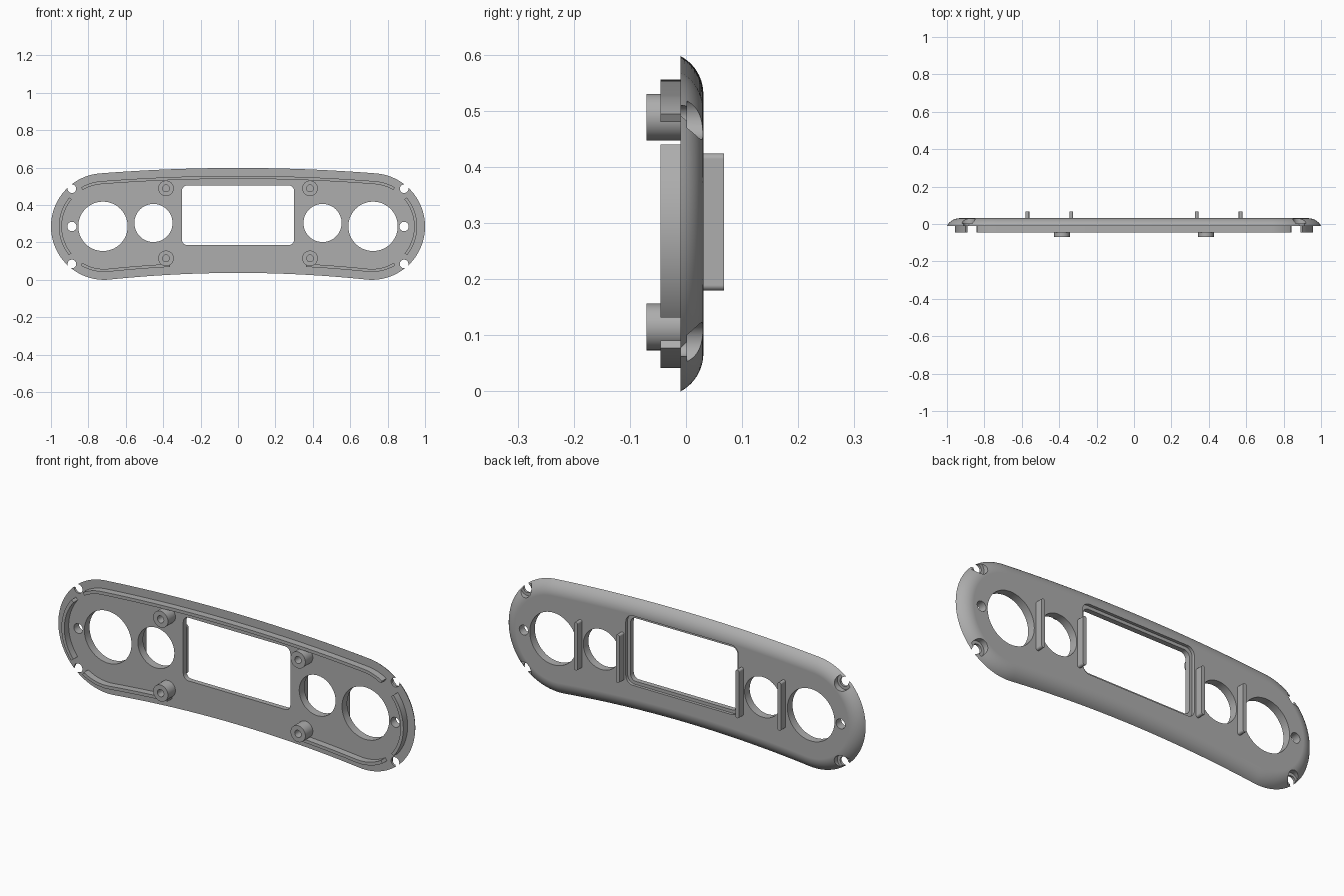
import bpy, bmesh, math

if "Cube" in bpy.data.objects:
    bpy.data.objects.remove(bpy.data.objects["Cube"])

grey = bpy.data.materials.new("plain grey")
grey.use_nodes = True
grey.diffuse_color = (0.42, 0.42, 0.42, 1)
grey.node_tree.nodes["Principled BSDF"].inputs["Base Color"].default_value = (0.42, 0.42, 0.42, 1)

FRONT, BACK = -0.01, 0.031      # plate faces
END_X, END_Z, END_R = 0.715, 0.285, 0.285   # rounded end


def circle(cx, cz, r, n=48):
    return [(cx + r * math.cos(2 * math.pi * i / n), cz + r * math.sin(2 * math.pi * i / n))
            for i in range(n)]


def rounded_rect(cx, cz, w, h, r, n=8):
    pts = []
    for k, (sx, sz) in enumerate([(1, 1), (-1, 1), (-1, -1), (1, -1)]):
        for i in range(n + 1):
            a = math.pi / 2 * (k + i / n)
            pts.append((cx + sx * (w / 2 - r) + r * math.cos(a),
                        cz + sz * (h / 2 - r) + r * math.sin(a)))
    return pts


def loft(name, rings):
    """Join (outline, y) rings in order and cap both ends."""
    bm = bmesh.new()
    loops = [[bm.verts.new((x, y, z)) for x, z in pts] for pts, y in rings]
    for a, b in zip(loops, loops[1:]):
        for i in range(len(a)):
            j = (i + 1) % len(a)
            bm.faces.new((a[i], a[j], b[j], b[i]))
    bm.faces.new(loops[0])
    bm.faces.new(loops[-1])
    bmesh.ops.recalc_face_normals(bm, faces=bm.faces)
    mesh = bpy.data.meshes.new(name)
    bm.to_mesh(mesh)
    bm.free()
    mesh.materials.append(grey)
    obj = bpy.data.objects.new(name, mesh)
    bpy.context.collection.objects.link(obj)
    return obj


def prism(name, pts, y0, y1):
    return loft(name, [(pts, y0), (pts, y1)])


def activate(obj):
    bpy.ops.object.select_all(action='DESELECT')
    obj.select_set(True)
    bpy.context.view_layer.objects.active = obj


def cut(obj, pts, y0=-0.1, y1=0.1):
    cutter = prism("cutter", pts, y0, y1)
    cutter.hide_render = True
    mod = obj.modifiers.new("cut", 'BOOLEAN')
    mod.operation, mod.solver, mod.object = 'DIFFERENCE', 'EXACT', cutter
    activate(obj)
    bpy.ops.object.modifier_apply(modifier=mod.name)
    bpy.data.objects.remove(cutter)


def smooth(obj):
    activate(obj)
    bpy.ops.object.shade_smooth_by_angle(angle=math.radians(25))
    mod = obj.modifiers.new("flat faces", 'WEIGHTED_NORMAL')
    mod.keep_sharp = True


# Arched outline: bottom sweep, round end, top sweep, then mirrored
def make_outline():
    tilt, steps = math.radians(5.3), 40
    lo_x, hi_x = END_X - END_R * math.sin(tilt), END_X + END_R * math.sin(tilt)
    rise = END_R * math.cos(tilt)
    half = []
    for i in range(steps):
        t = i / steps
        half.append((lo_x * t, 0.037 + (END_Z - rise - 0.037) * t * t))
    for i in range(65):
        a = -math.pi / 2 - tilt + math.pi * i / 64
        half.append((END_X + END_R * math.cos(a), END_Z + END_R * math.sin(a)))
    for i in range(1, steps + 1):
        t = 1 - i / steps
        half.append((hi_x * t, 0.598 + (END_Z + rise - 0.598) * t * t))
    return half + [(-x, z) for x, z in reversed(half[1:-1])]


OUTLINE = make_outline()


def inset(d):
    pts, n = [], len(OUTLINE)
    for i, (x, z) in enumerate(OUTLINE):
        (ax, az), (bx, bz) = OUTLINE[i - 1], OUTLINE[(i + 1) % n]
        tx, tz = bx - ax, bz - az
        length = math.hypot(tx, tz)
        pts.append((x - tz / length * d, z + tx / length * d))
    return pts


# Plate with a domed back edge
width, depth = 0.068, BACK - FRONT
radius = (width ** 2 + depth ** 2) / (2 * depth)
sweep = math.asin(width / radius)
rings = []
for i in range(11):
    a = sweep * (1 - i / 10)
    rings.append((inset(width - radius * math.sin(a)), BACK - radius * (1 - math.cos(a))))
plate = loft("face_plate", rings)

# Window with a shallow step at the back
cut(plate, rounded_rect(0, 0.345, 0.6, 0.32, 0.03))
cut(plate, rounded_rect(0, 0.345, 0.632, 0.352, 0.04), 0.016, 0.1)

# Round openings, side holes and counterbored corner notches
for s in (-1, 1):
    cut(plate, circle(s * 0.722, 0.286, 0.132, 72))
    cut(plate, circle(s * 0.452, 0.304, 0.102, 64))
    cut(plate, circle(s * 0.888, 0.285, 0.025, 32))
    for z in (0.085, 0.487):
        cut(plate, circle(s * 0.888, z, 0.023, 32))
        cut(plate, circle(s * 0.888, z, 0.038, 32), 0.002, 0.1)
smooth(plate)


# Raised ribs following the outline on the front
def rib(name, rule, side=1):
    outer, middle, inner = inset(0.042), inset(0.05), inset(0.058)
    keep = [i for i, (x, z) in enumerate(middle) if rule(x, z)]
    pts = [outer[i] for i in keep] + [inner[i] for i in reversed(keep)]
    smooth(prism(name, [(side * x, z) for x, z in pts], -0.045, -0.005))


rib("top_rib", lambda x, z: z > 0.3 and abs(x) < 0.84)
for s, label in ((1, "left"), (-1, "right")):
    rib(label + "_bottom_rib", lambda x, z: z < 0.25 and 0.35 < x < 0.84, s)
    rib(label + "_end_rib", lambda x, z: x > 0.8 and abs(z - END_Z) < 0.155, s)

    # Screw bosses with blind holes
    for z, level in ((0.115, "lower"), (0.489, "upper")):
        outer, inner = circle(s * 0.385, z, 0.0415), circle(s * 0.385, z, 0.018)
        smooth(loft(f"{label}_{level}_boss",
                    [(outer, -0.005), (outer, -0.07), (inner, -0.07), (inner, -0.012)]))

    # Upright fins on the back
    for x, place in ((0.335, "inner"), (0.57, "outer")):
        smooth(prism(f"{label}_{place}_fin",
                     rounded_rect(s * x, 0.302, 0.02, 0.244, 0.0095), 0.025, 0.068))
